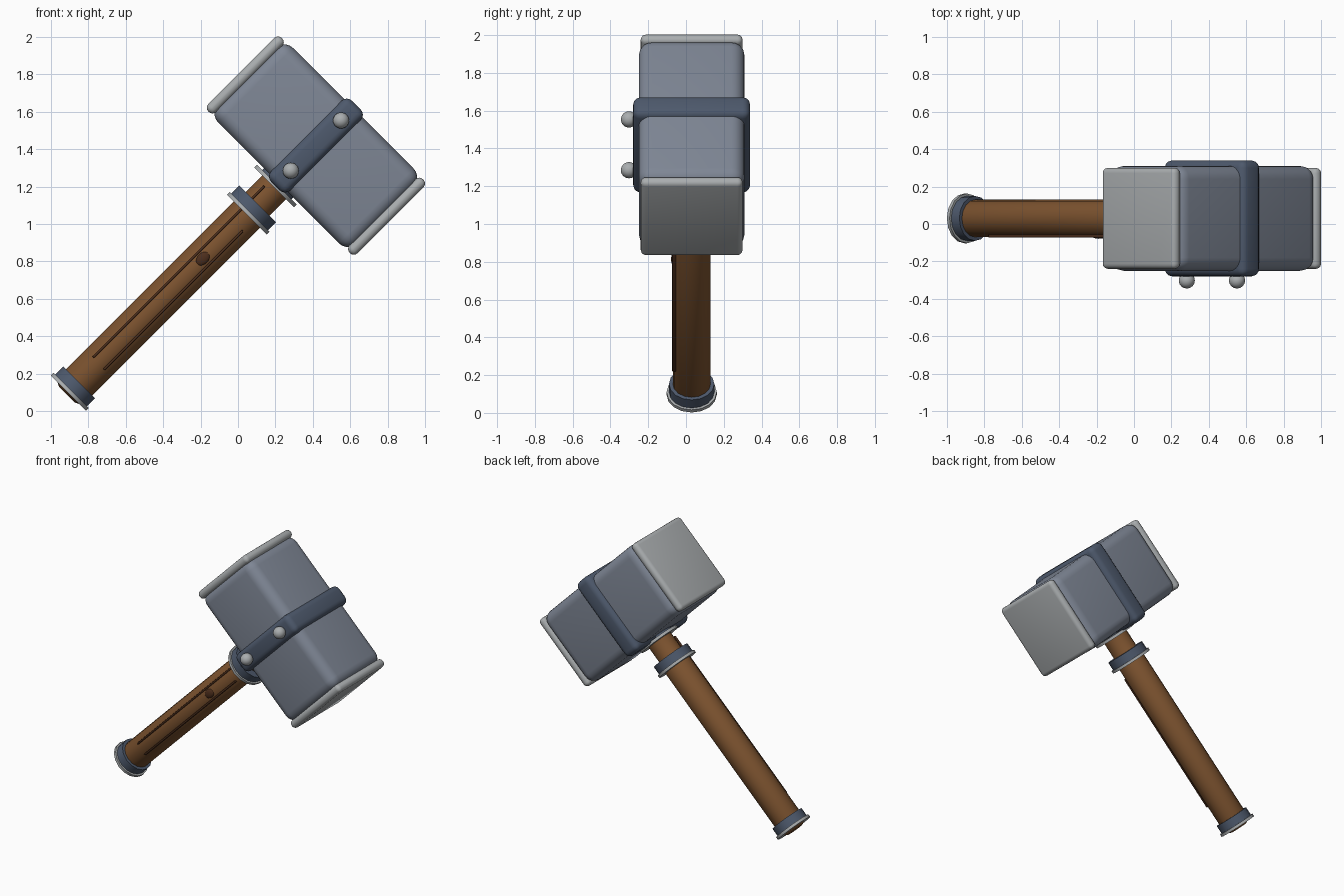
import bpy, bmesh, math
from mathutils import Matrix, Vector

if "Cube" in bpy.data.objects:
    bpy.data.objects.remove(bpy.data.objects["Cube"])

# Hammer is built upright (handle along local z, head along local x), then tilted 45 degrees
T0, YC, HEAD_Z = -0.709, 0.03, 1.298
TILT = Matrix.Rotation(math.radians(45), 4, 'Y') @ Matrix.Translation((T0, YC, 0))


def material(name, rgb):
    m = bpy.data.materials.new(name)
    m.diffuse_color = (*rgb, 1)
    m.use_nodes = True
    m.node_tree.nodes["Principled BSDF"].inputs["Base Color"].default_value = m.diffuse_color
    return m


STONE = material("stone", (0.21, 0.24, 0.30))
STEEL = material("steel", (0.40, 0.42, 0.43))
IRON = material("iron", (0.075, 0.10, 0.15))
WOOD = material("wood", (0.20, 0.085, 0.028))
GRAIN = material("grain", (0.075, 0.028, 0.012))


def finish(bm, name, mat, angle=35):
    bmesh.ops.recalc_face_normals(bm, faces=bm.faces)
    bm.transform(TILT)
    me = bpy.data.meshes.new(name)
    bm.to_mesh(me)
    bm.free()
    me.materials.append(mat)
    ob = bpy.data.objects.new(name, me)
    bpy.context.collection.objects.link(ob)
    bpy.ops.object.select_all(action='DESELECT')
    ob.select_set(True)
    bpy.context.view_layer.objects.active = ob
    bpy.ops.object.shade_smooth_by_angle(angle=math.radians(angle))
    return ob


def box(name, centre, size, bevel, mat, segments=4):
    bm = bmesh.new()
    bmesh.ops.create_cube(bm, size=1)
    bmesh.ops.scale(bm, vec=size, verts=bm.verts)
    bmesh.ops.bevel(bm, geom=bm.edges[:], offset=bevel, segments=segments,
                    profile=0.5, affect='EDGES', clamp_overlap=True)
    bmesh.ops.translate(bm, vec=centre, verts=bm.verts)
    return finish(bm, name, mat)


def lathe(name, profile, mat, sides=16):
    """Closed solid of revolution round local z from (radius, z) points."""
    bm = bmesh.new()
    rings = [[bm.verts.new((r * math.cos(2 * math.pi * i / sides),
                            r * math.sin(2 * math.pi * i / sides), z))
              for i in range(sides)] for r, z in profile]
    for a, b in zip(rings, rings[1:]):
        for i in range(sides):
            j = (i + 1) % sides
            bm.faces.new((a[i], a[j], b[j], b[i]))
    bm.faces.new(rings[0])
    bm.faces.new(rings[-1])
    return finish(bm, name, mat)


def ball(name, centre, size, mat):
    bm = bmesh.new()
    bmesh.ops.create_uvsphere(bm, u_segments=20, v_segments=12, radius=1)
    bmesh.ops.scale(bm, vec=size, verts=bm.verts)
    bmesh.ops.translate(bm, vec=centre, verts=bm.verts)
    return finish(bm, name, mat)


# Head block, striking plates and central band
box("head_block", (0, 0, HEAD_Z), (1.05, 0.56, 0.565), 0.07, STONE, 5)
for side, label in ((-1, "upper"), (1, "lower")):
    box(f"{label}_striking_plate", (side * 0.534, 0, HEAD_Z),
        (0.06, 0.54, 0.555), 0.028, STEEL)
box("head_band", (0, 0, HEAD_Z), (0.145, 0.62, 0.612), 0.04, IRON)

# Rivets on the front of the band
for i, dz in enumerate((-0.19, 0.19)):
    ball(f"rivet_{i + 1}", (0, -0.332, HEAD_Z + dz), (0.043, 0.043, 0.043), STEEL)

# Handle
lathe("handle", [(0.06, -0.585), (0.09, -0.57), (0.10, -0.54), (0.10, 0.83),
                 (0.09, 0.85), (0.09, 1.06)], WOOD)

# Collars and rims: radius, bottom, top
for name, r, z0, z1, mat in (
        ("pommel_rim", 0.133, -0.573, -0.553, STEEL),
        ("pommel_collar", 0.12, -0.555, -0.492, IRON),
        ("upper_collar_rim", 0.15, 0.776, 0.796, STEEL),
        ("upper_collar", 0.138, 0.794, 0.857, IRON),
        ("head_rim", 0.15, 0.982, 1.002, STEEL),
        ("head_collar", 0.11, 1.0, 1.04, IRON)):
    lathe(name, [(r, z0), (r, z1)], mat)

# Grain strips and knot on the front of the handle
for i, (x, z0, z1) in enumerate(((-0.042, -0.345, 0.95), (0.045, -0.35, 0.70))):
    box(f"grain_strip_{i + 1}", (x, -0.088, (z0 + z1) / 2),
        (0.013, 0.03, z1 - z0), 0.004, GRAIN, 2)
ball("knot", (0, -0.095, 0.443), (0.03, 0.014, 0.042), GRAIN)
